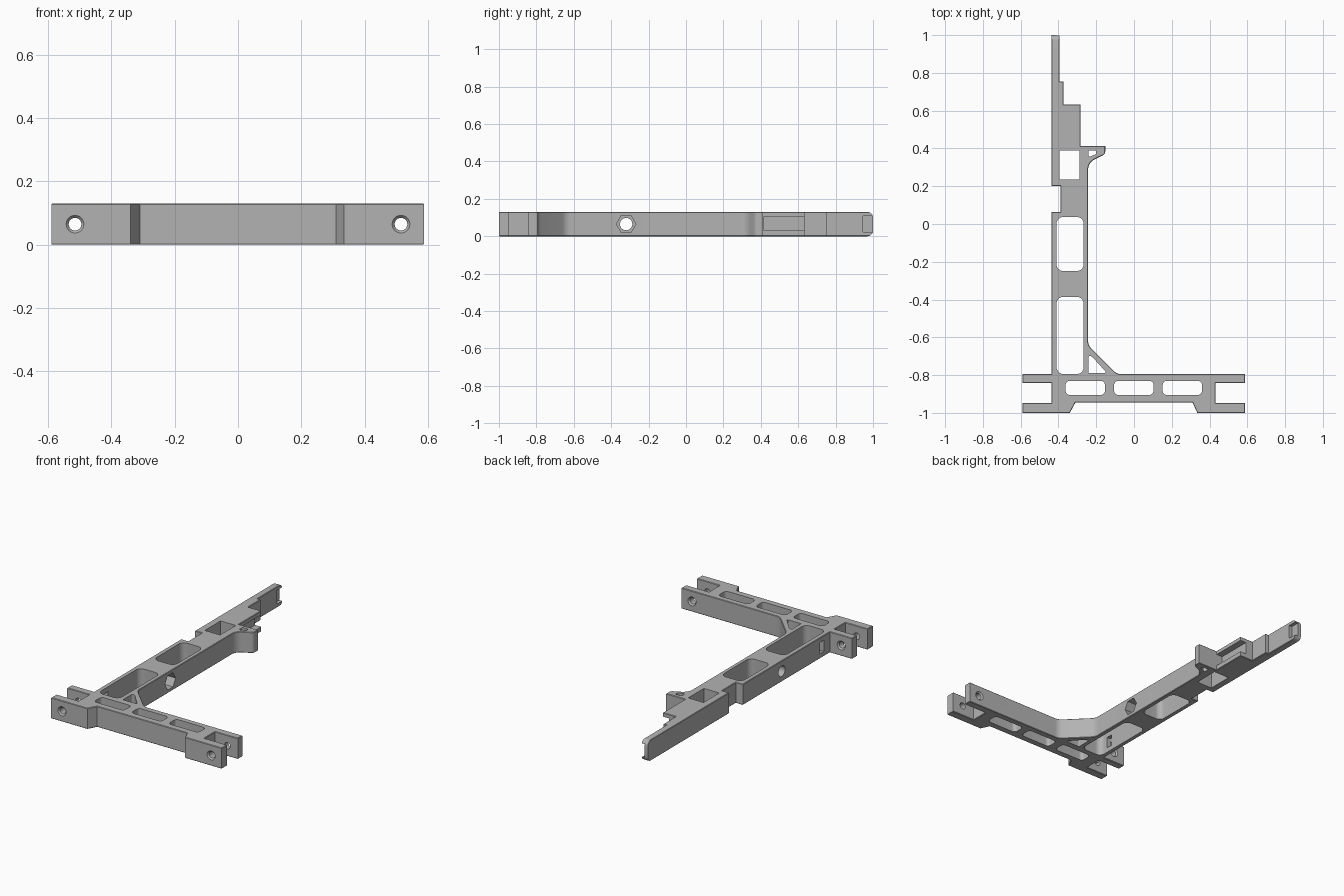
import bpy, bmesh, math
from mathutils import Vector, Matrix

cube = bpy.data.objects.get("Cube")
if cube:
    bpy.data.objects.remove(cube, do_unlink=True)

H = 0.13
MID = H / 2

grey = bpy.data.materials.new("mid_grey")
grey.use_nodes = True
colour = (0.45, 0.45, 0.45, 1)
grey.diffuse_color = colour
grey.node_tree.nodes["Principled BSDF"].inputs["Base Color"].default_value = colour


def rounded(points, steps=7):
    """Outline points; a third value rounds that corner with the given radius."""
    out = []
    for i, p in enumerate(points):
        c = Vector(p[:2])
        if len(p) == 2:
            out.append(c)
            continue
        a = Vector(points[i - 1][:2]) - c
        b = Vector(points[(i + 1) % len(points)][:2]) - c
        half = a.angle(b) / 2
        t = p[2] / math.tan(half)
        start, end = c + a.normalized() * t, c + b.normalized() * t
        centre = c + (a.normalized() + b.normalized()).normalized() * p[2] / math.sin(half)
        for k in range(steps + 1):
            chord = start.lerp(end, k / steps) - centre
            out.append(centre + chord.normalized() * p[2])
    return out


def link(bm, name):
    bmesh.ops.recalc_face_normals(bm, faces=bm.faces)
    mesh = bpy.data.meshes.new(name)
    bm.to_mesh(mesh)
    bm.free()
    mesh.materials.append(grey)
    obj = bpy.data.objects.new(name, mesh)
    bpy.context.collection.objects.link(obj)
    return obj


def prism(name, points, z0, z1, chamfer=0):
    bm = bmesh.new()
    face = bm.faces.new([bm.verts.new((p.x, p.y, z0)) for p in rounded(points)])
    top = bmesh.ops.extrude_face_region(bm, geom=[face])["geom"]
    bmesh.ops.translate(bm, vec=(0, 0, z1 - z0),
                        verts=[v for v in top if isinstance(v, bmesh.types.BMVert)])
    if chamfer:
        rims = [e for e in bm.edges if abs(e.verts[0].co.z - e.verts[1].co.z) < 1e-5]
        bmesh.ops.bevel(bm, geom=rims, offset=chamfer, segments=1, affect='EDGES')
    return link(bm, name)


def rod(name, centre, axis, r1, r2, length, sides=32, spin=0):
    bm = bmesh.new()
    turn = Vector(axis).to_track_quat('Z', 'Y').to_matrix().to_4x4()
    bmesh.ops.create_cone(bm, cap_ends=True, segments=sides, radius1=r1, radius2=r2,
                          depth=length, matrix=Matrix.Translation(centre) @ turn
                          @ Matrix.Rotation(spin, 4, 'Z'))
    return link(bm, name)


def rect(x0, x1, y0, y1, r=0):
    pts = [(x0, y0), (x1, y0), (x1, y1), (x0, y1)]
    return [p + (r,) for p in pts] if r else pts


# L-shaped frame: crossbar with forked ends, arm with stepped tip and side tab
frame = prism("bracket_frame", [
    (-0.59, -1), (-0.34, -1), (-0.31, -0.945), (0.31, -0.945), (0.335, -1), (0.588, -1),
    (0.588, -0.947), (0.431, -0.947), (0.431, -0.841), (0.588, -0.841), (0.588, -0.795),
    (-0.09, -0.795, 0.06), (-0.243, -0.642, 0.06), (-0.243, 0.325, 0.06),
    (-0.152, 0.37, 0.025), (-0.152, 0.413), (-0.283, 0.413), (-0.283, 0.633),
    (-0.373, 0.633), (-0.373, 0.755), (-0.394, 0.755), (-0.394, 1), (-0.437, 1),
    (-0.437, 0.2), (-0.389, 0.2), (-0.389, 0.064), (-0.437, 0.064), (-0.437, -0.795),
    (-0.59, -0.795), (-0.59, -0.841), (-0.437, -0.841), (-0.437, -0.947), (-0.59, -0.947),
], 0, H, chamfer=0.003)

cutters = []


def opening(name, points, z0=-0.1, z1=H + 0.1):
    cutters.append(prism(name, points, z0, z1))


# Openings through the height
for i in range(3):
    x = -0.362 + i * 0.257
    opening("crossbar_window", rect(x, x + 0.208, -0.905, -0.83, 0.022))
opening("arm_window_back", rect(-0.41, -0.267, -0.249, 0.037, 0.035))
opening("arm_window_front", rect(-0.41, -0.267, -0.794, -0.386, 0.035))
opening("square_window", rect(-0.394, -0.288, 0.235, 0.39))
opening("gusset_window", [(-0.242, -0.79, 0.006), (-0.142, -0.79, 0.006),
                          (-0.224, -0.7, 0.012), (-0.242, -0.7, 0.006)])
opening("tab_window", [(-0.242, 0.39, 0.008), (-0.242, 0.353, 0.008),
                       (-0.2, 0.37, 0.008), (-0.2, 0.39, 0.008)])

# Groove in the stepped block, tip recess and wall slot
opening("block_groove", rect(-0.325, -0.2, 0.416, 0.7), 0.03, 0.105)
opening("tip_recess", rect(-0.415, -0.3, 0.945, 1.1), 0.022, 0.108)
opening("wall_slot", rect(-0.5, -0.38, -0.735, -0.695), 0.03, 0.1)

# Fork holes with countersinks on the outer faces
for x in (-0.515, 0.515):
    cutters.append(rod("fork_bore", (x, -0.9, MID), (0, 1, 0), 0.02, 0.02, 0.4))
    cutters.append(rod("front_countersink", (x, -1, MID), (0, 1, 0), 0.037, 0.019, 0.02))
    cutters.append(rod("rear_countersink", (x, -0.795, MID), (0, 1, 0), 0.019, 0.037, 0.02))

# Cross bolt hole with hexagonal nut pocket
cutters.append(rod("bolt_bore", (-0.34, -0.32, MID), (1, 0, 0), 0.033, 0.033, 0.4))
cutters.append(rod("nut_pocket", (-0.25, -0.32, MID), (1, 0, 0), 0.052, 0.052, 0.12, 6, math.pi / 6))

# Rounded upper and lower corners at the arm tip
R = 0.03
for z, s in ((0, 1), (H, -1)):
    bm = bmesh.new()
    arc = [(1 - R + R * math.sin(a), z + s * (R - R * math.cos(a)))
           for a in [k * math.pi / 12 for k in range(7)]]
    loop = [(1.05, z - s * 0.02), (1 - R, z - s * 0.02)] + arc + [(1.05, z + s * R)]
    f = bm.faces.new([bm.verts.new((-0.5, y, h)) for y, h in loop])
    new = bmesh.ops.extrude_face_region(bm, geom=[f])["geom"]
    bmesh.ops.translate(bm, vec=(0.2, 0, 0),
                        verts=[v for v in new if isinstance(v, bmesh.types.BMVert)])
    cutters.append(link(bm, "tip_corner"))

# Apply the cuts and tidy up
for c in cutters:
    mod = frame.modifiers.new(c.name, 'BOOLEAN')
    mod.operation = 'DIFFERENCE'
    mod.solver = 'EXACT'
    mod.object = c
    c.hide_render = True
bpy.context.view_layer.update()
result = bpy.data.meshes.new_from_object(
    frame.evaluated_get(bpy.context.evaluated_depsgraph_get()))
frame.modifiers.clear()
frame.data = result
for c in cutters:
    bpy.data.objects.remove(c, do_unlink=True)

bpy.ops.object.select_all(action='DESELECT')
frame.select_set(True)
bpy.context.view_layer.objects.active = frame
bpy.ops.object.shade_smooth_by_angle(angle=math.radians(25))
